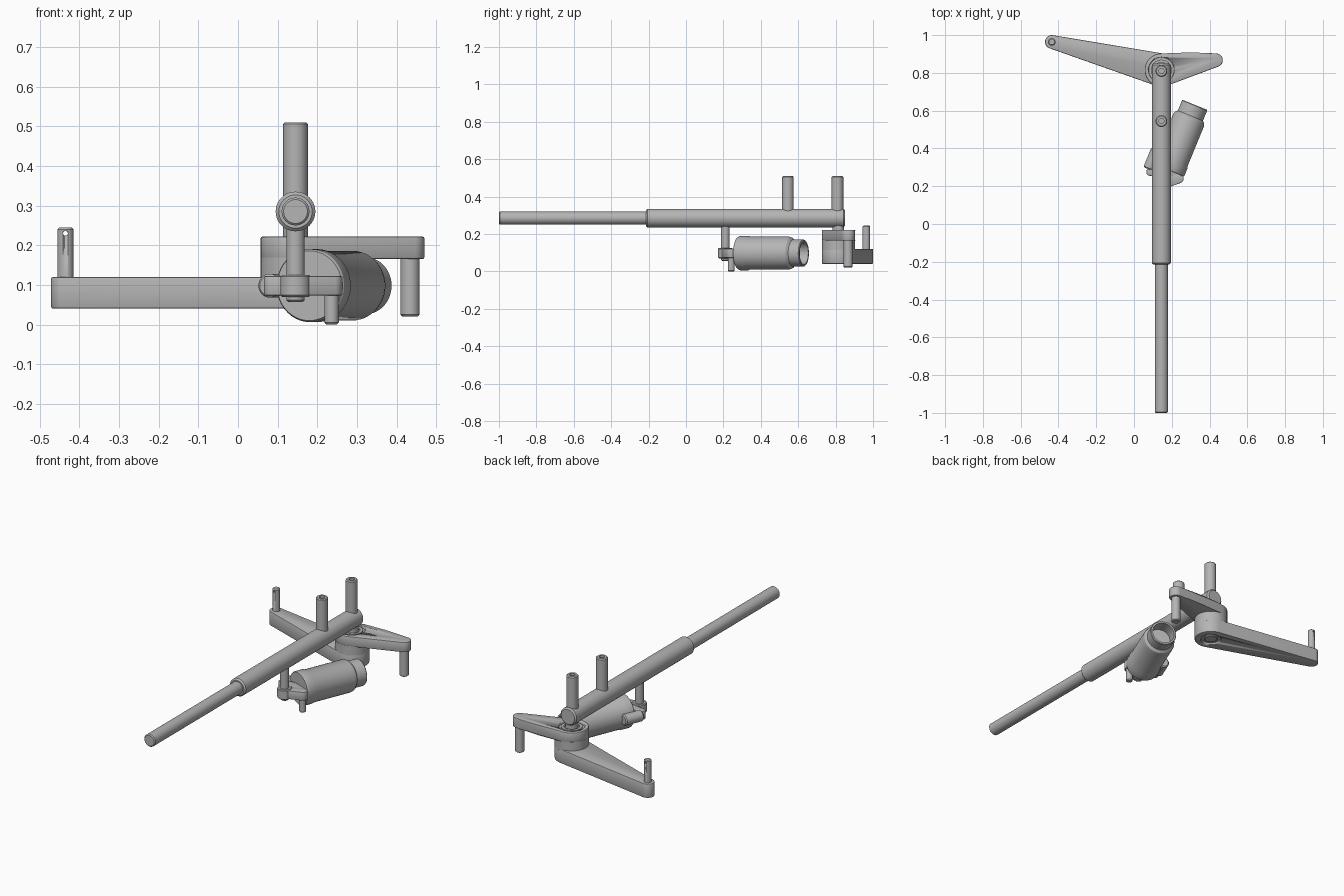
import bpy, bmesh, math
from mathutils import Vector

if "Cube" in bpy.data.objects:
    bpy.data.objects.remove(bpy.data.objects["Cube"])

metal = bpy.data.materials.new("grey metal")
metal.use_nodes = True
GREY = (0.46, 0.46, 0.46, 1)
metal.diffuse_color = GREY
metal.node_tree.nodes["Principled BSDF"].inputs["Base Color"].default_value = GREY


def finish(name, bm):
    bmesh.ops.remove_doubles(bm, verts=bm.verts, dist=1e-5)
    bmesh.ops.recalc_face_normals(bm, faces=bm.faces)
    mesh = bpy.data.meshes.new(name)
    bm.to_mesh(mesh)
    bm.free()
    mesh.materials.append(metal)
    obj = bpy.data.objects.new(name, mesh)
    bpy.context.collection.objects.link(obj)
    activate(obj)
    bpy.ops.object.shade_smooth_by_angle(angle=math.radians(30))
    return obj


def activate(obj):
    bpy.ops.object.select_all(action='DESELECT')
    obj.select_set(True)
    bpy.context.view_layer.objects.active = obj


def lathe(name, profile, origin=(0, 0, 0), axis=(0, 0, 1), steps=40):
    """Revolve (radius, height) points around an axis through origin."""
    bm = bmesh.new()
    verts = [bm.verts.new((r, 0, h)) for r, h in profile]
    edges = [bm.edges.new(pair) for pair in zip(verts, verts[1:])]
    bmesh.ops.spin(bm, geom=verts + edges, cent=(0, 0, 0), axis=(0, 0, 1),
                   angle=math.tau, steps=steps)
    turn = Vector((0, 0, 1)).rotation_difference(Vector(axis))
    for v in bm.verts:
        v.co = turn @ v.co + Vector(origin)
    return finish(name, bm)


def rod(name, r, a, b, chamfer=0.005):
    """Solid rod with chamfered ends."""
    a, b = Vector(a), Vector(b)
    n, c = (b - a).length, chamfer
    return lathe(name, [(0, 0), (r - c, 0), (r, c), (r, n - c), (r - c, n), (0, n)], a, b - a)


def arm(name, c1, r1, c2, r2, z0, z1, bevel=0.005):
    """Flat tapered arm wrapping two round ends."""
    bm = bmesh.new()
    for (x, y), r in ((c1, r1), (c2, r2)):
        for i in range(48):
            t = math.tau * i / 48
            bm.verts.new((x + r * math.cos(t), y + r * math.sin(t), z0))
    hull = bmesh.ops.convex_hull(bm, input=bm.verts)
    inside = [v for v in bm.verts if v in set(hull["geom_interior"])]
    bmesh.ops.delete(bm, geom=inside, context='VERTS')
    bmesh.ops.dissolve_limit(bm, angle_limit=0.001, verts=bm.verts, edges=bm.edges)
    top = bmesh.ops.extrude_face_region(bm, geom=bm.faces[:])["geom"]
    bmesh.ops.translate(bm, vec=(0, 0, z1 - z0),
                        verts=[g for g in top if isinstance(g, bmesh.types.BMVert)])
    bmesh.ops.recalc_face_normals(bm, faces=bm.faces)
    rims = [e for e in bm.edges if abs(e.verts[0].co.z - e.verts[1].co.z) < 1e-4]
    bmesh.ops.bevel(bm, geom=rims, offset=bevel, segments=2, profile=0.5, affect='EDGES')
    return finish(name, bm)


def cut(obj, cutter):
    mod = obj.modifiers.new("cut", 'BOOLEAN')
    mod.operation, mod.object, mod.solver = 'DIFFERENCE', cutter, 'EXACT'
    activate(obj)
    bpy.ops.object.modifier_apply(modifier=mod.name)
    bpy.data.objects.remove(cutter)


# Long shaft and its thick sleeve
SX, SZ = 0.145, 0.285
rod("thin_shaft", 0.035, (SX, -1, SZ), (SX, -0.2, SZ))
rod("thick_sleeve", 0.05, (SX, -0.215, SZ), (SX, 0.85, SZ), 0.008)

# Upright posts with socketed tops
for label, y in (("front", 0.545), ("rear", 0.81)):
    lathe(label + "_post", [(0, 0), (0.031, 0), (0.031, 0.22), (0.026, 0.225),
                            (0.014, 0.225), (0.014, 0.2), (0, 0.2)], (SX, y, SZ))

# Two arms stacked on one hub
HUB = (SX, 0.815)
TIP_LOW, TIP_HIGH = (-0.435, 0.964), (0.434, 0.867)
low = arm("lower_arm", HUB, 0.088, TIP_LOW, 0.036, 0.04, 0.12)
high = arm("upper_arm", HUB, 0.088, TIP_HIGH, 0.036, 0.165, 0.222)
rod("hub_spacer", 0.088, (*HUB, 0.11), (*HUB, 0.17), 0.001)
cut(low, rod("lower_recess", 0.055, (*HUB, 0.03), (*HUB, 0.052), 0.001))
cut(high, rod("upper_recess", 0.068, (*HUB, 0.21), (*HUB, 0.23), 0.001))
lathe("upper_bearing", [(0.04, 0), (0.055, 0), (0.055, 0.011), (0.04, 0.011), (0.04, 0)],
      (*HUB, 0.209))
rod("hub_pin", 0.031, (*HUB, 0.2), (*HUB, SZ), 0.002)
rod("hub_bolt", 0.035, (*HUB, 0.043), (*HUB, 0.08), 0.003)

# Pins at the arm tips
pin = rod("lower_arm_pin", 0.02, (*TIP_LOW, 0.1), (*TIP_LOW, 0.245))
x, y = TIP_LOW
cut(pin, rod("cross_hole", 0.006, (x, y - 0.1, 0.23), (x, y + 0.1, 0.23), 0.001))
rod("upper_arm_pin", 0.024, (*TIP_HIGH, 0.02), (*TIP_HIGH, 0.18))

# Slanted canister with an open rear collar
AXIS = Vector((0.38, 0.925, 0)).normalized()
START = Vector((0.18, 0.285, 0.098))
lathe("canister", [(0, 0), (0.088, 0), (0.092, 0.006), (0.092, 0.05), (0.088, 0.06),
                   (0.088, 0.285), (0.084, 0.3), (0.072, 0.312), (0.072, 0.37),
                   (0.069, 0.374), (0.06, 0.374), (0.06, 0.3), (0, 0.3)], START, AXIS, 56)

# Side port beside the canister
port = Vector((0.077, 0.29, 0.098))
rod("side_port", 0.03, port, port + AXIS * 0.11, 0.006)

# Bracket, its lug and pins
HANGER, FOOT = (SX, 0.21), (0.236, 0.242)
arm("bracket", HANGER, 0.027, FOOT, 0.027, 0.073, 0.122, 0.004)
arm("bracket_back", (0.085, 0.275), 0.02, (0.225, 0.262), 0.026, 0.073, 0.122, 0.004)
rod("hanger_lug", 0.038, (*HANGER, 0.07), (*HANGER, 0.125), 0.004)
rod("hanger_pin", 0.023, (*HANGER, 0.057), (*HANGER, SZ))
rod("foot_pin", 0.018, (*FOOT, 0), (*FOOT, 0.1))
